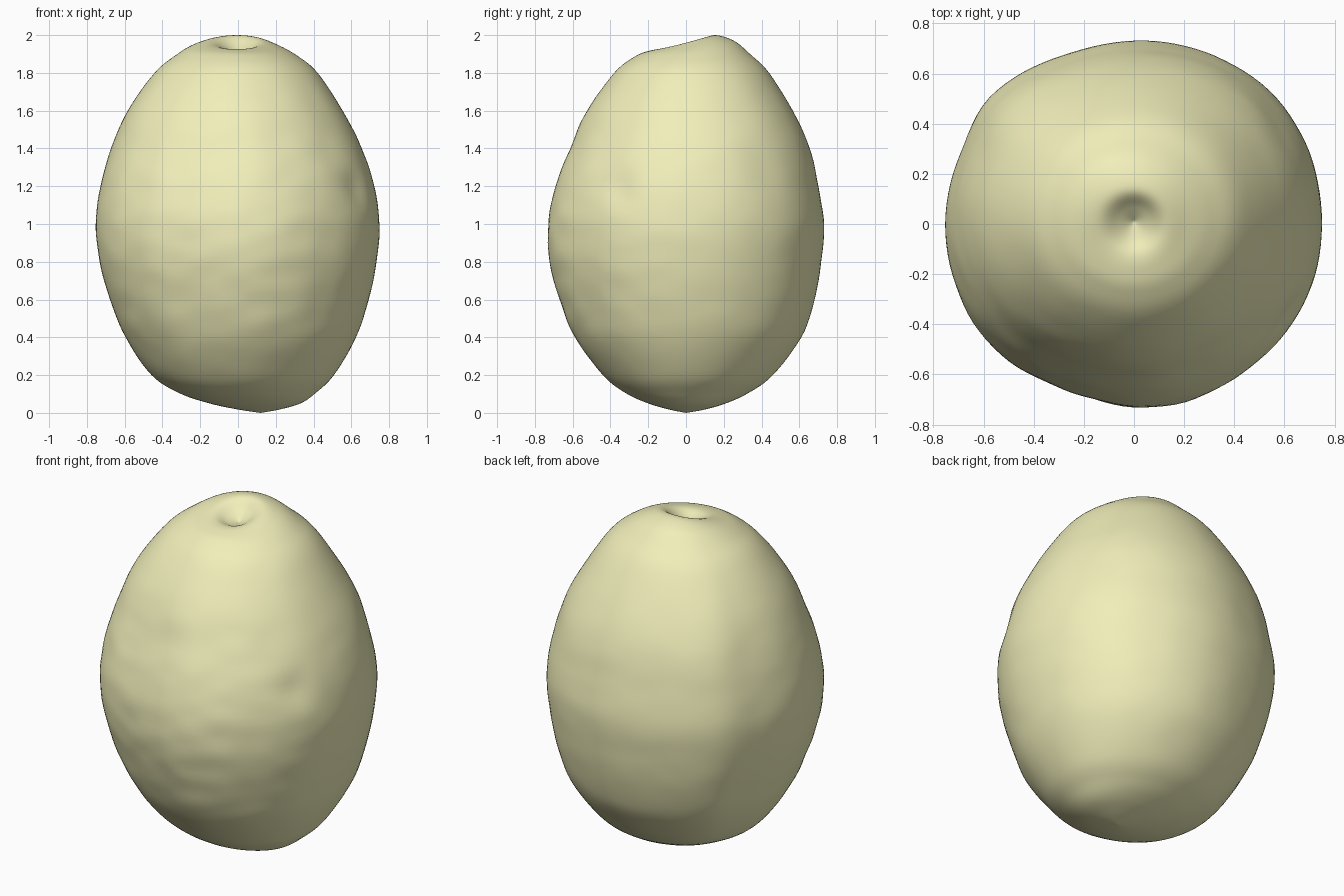
import bpy, bmesh, math
from mathutils import Vector, noise

if "Cube" in bpy.data.objects:
    bpy.data.objects.remove(bpy.data.objects["Cube"])

# Rings from bottom to top: x left, x right, y front, y back, height, tilt (back rises)
RINGS = [
    (0.12, 0.12, 0.0, 0.0, 0.0, 0),
    (0.0, 0.22, -0.09, 0.10, 0.018, 0),
    (-0.15, 0.33, -0.20, 0.21, 0.05, 0),
    (-0.31, 0.41, -0.32, 0.33, 0.105, 0),
    (-0.455, 0.505, -0.44, 0.46, 0.20, 0),
    (-0.59, 0.62, -0.59, 0.61, 0.40, 0),
    (-0.67, 0.685, -0.67, 0.68, 0.60, 0),
    (-0.725, 0.727, -0.72, 0.715, 0.80, 0),
    (-0.745, 0.742, -0.73, 0.73, 1.00, 0),
    (-0.72, 0.715, -0.69, 0.70, 1.20, 0),
    (-0.665, 0.65, -0.615, 0.655, 1.40, 0),
    (-0.58, 0.55, -0.525, 0.565, 1.60, 0),
    (-0.44, 0.42, -0.38, 0.44, 1.80, 0),
    (-0.33, 0.31, -0.27, 0.34, 1.893, 0.006),
    (-0.24, 0.21, -0.19, 0.25, 1.945, 0.027),
    (-0.14, 0.13, -0.12, 0.14, 1.962, 0.037),
    (-0.06, 0.06, -0.06, 0.07, 1.925, 0.02),
    (0.0, 0.0, 0.01, 0.01, 1.895, 0),
]
# Squarish plan outline, read anticlockwise from the right
PLAN = [(0.745, 0), (0.67, 0.35), (0.55, 0.525), (0.38, 0.65), (0.1, 0.735), (-0.25, 0.69),
        (-0.57, 0.51), (-0.68, 0.30), (-0.745, 0.03), (-0.72, -0.2), (-0.62, -0.42),
        (-0.47, -0.57), (-0.25, -0.675), (0.1, -0.735), (0.32, -0.67), (0.55, -0.5), (0.67, -0.33)]
# Shallow dents: centre, radius, depth
DENTS = [((0.62, -0.35, 1.18), 0.09, 0.018), ((0.55, 0.42, 1.30), 0.13, 0.010),
         ((0.42, -0.5, 0.95), 0.12, 0.008), ((-0.5, -0.45, 0.3), 0.15, 0.008)]
SEG, SUB = 112, 6


def catmull(a, b, c, d, t):
    return [0.5 * (2 * q + (r - p) * t + (2 * p - 5 * q + 4 * r - s) * t * t
                   + (3 * q - p - 3 * r + s) * t ** 3) for p, q, r, s in zip(a, b, c, d)]


# Radius factor around the plan, sampled smoothly
polar = [(math.atan2(y, x) % math.tau, math.hypot(x, y) / 0.738) for x, y in PLAN]
n = len(polar)


def plan_factor(ang):
    i = max(k for k in range(n) if polar[k][0] <= ang + 1e-9)
    end = polar[i + 1][0] if i + 1 < n else math.tau
    t = (ang - polar[i][0]) / (end - polar[i][0])
    return catmull(*[(polar[(i + k) % n][1],) for k in (-1, 0, 1, 2)], t)[0]


factors = [plan_factor(math.tau * k / SEG) for k in range(SEG)]

# Skin: interpolate the rings and close both poles
bm = bmesh.new()
rows = []
last = len(RINGS) - 1
for i in range(last):
    quad = [RINGS[min(max(i + k, 0), last)] for k in (-1, 0, 1, 2)]
    for s in range(SUB):
        if i == 0 and s == 0:
            continue
        xl, xr, yf, yb, z, tilt = catmull(*quad, s / SUB)
        fade = min(1, (xr - xl) / 1.3) ** 2
        row = []
        for k, f in enumerate(factors):
            a = math.tau * k / SEG
            m = 1 + (f - 1) * fade
            co = Vector(((xl + xr) / 2 + (xr - xl) / 2 * math.cos(a) * m,
                         (yf + yb) / 2 + (yb - yf) / 2 * math.sin(a) * m,
                         z + tilt * math.sin(a)))
            # fine wrinkles, strongest on the lower front
            out = Vector((co.x, co.y, (co.z - 1) * 0.5)).normalized()
            rough = 0.002 + 0.004 * max(0, -out.y) * fade
            p = Vector((co.x * 6, co.y * 6, co.z * 9))
            move = rough * fade * noise.noise(p)
            for c, r, depth in DENTS:
                move -= depth * math.exp(-((co - Vector(c)).length / r) ** 2)
            row.append(bm.verts.new(co + out * move))
        rows.append(row)
bottom = bm.verts.new((0.12, 0, 0))
top = bm.verts.new((0, 0.01, RINGS[-1][4]))
for k in range(SEG):
    j = (k + 1) % SEG
    for lo, hi in zip(rows, rows[1:]):
        bm.faces.new((lo[k], lo[j], hi[j], hi[k]))
    bm.faces.new((bottom, rows[0][j], rows[0][k]))
    bm.faces.new((top, rows[-1][k], rows[-1][j]))
bmesh.ops.recalc_face_normals(bm, faces=bm.faces)
for face in bm.faces:
    face.smooth = True

mesh = bpy.data.meshes.new("fruit_body")
bm.to_mesh(mesh)
bm.free()
fruit = bpy.data.objects.new("fruit_body", mesh)
bpy.context.collection.objects.link(fruit)

# Pale yellow skin
skin = bpy.data.materials.new("pale_yellow_skin")
skin.diffuse_color = (0.88, 0.86, 0.49, 1)
skin.use_nodes = True
skin.node_tree.nodes["Principled BSDF"].inputs["Base Color"].default_value = skin.diffuse_color
mesh.materials.append(skin)
